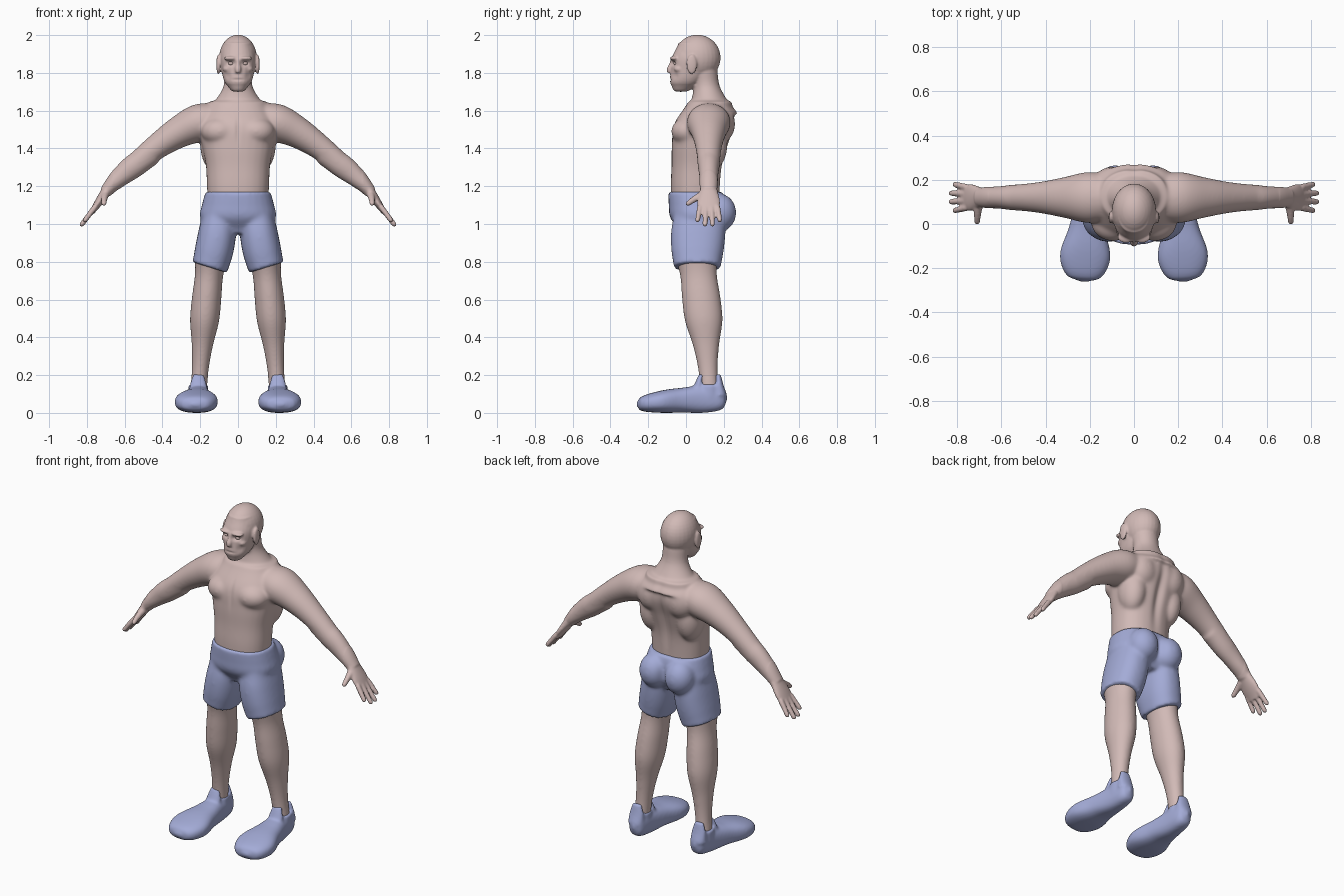
import bpy
import bmesh
import math
from mathutils import Vector, Matrix

start_cube = bpy.data.objects.get("Cube")
if start_cube:
    bpy.data.objects.remove(start_cube, do_unlink=True)

ACROSS, DEPTH, UP = Matrix.Identity(3)
SIDES = {"left": 1, "right": -1}


def make_material(name, colour):
    material = bpy.data.materials.new(name)
    material.use_nodes = True
    material.diffuse_color = (*colour, 1)
    shader = material.node_tree.nodes["Principled BSDF"]
    shader.inputs["Base Color"].default_value = (*colour, 1)
    return material


skin = make_material("skin", (.64, .49, .47))
cloth = make_material("blue cloth", (.37, .41, .68))


def sample(values, t):
    """Read a smooth curve through evenly spaced values."""
    last = len(values) - 1
    place = t * last
    i = min(int(place), last - 1)
    f = place - i
    a, b, c, d = (values[min(max(i + k, 0), last)] for k in (-1, 0, 1, 2))
    return b + f / 2 * (c - a + f * (2 * a - 5 * b + 4 * c - d + f * (3 * (b - c) + d - a)))


def limb(bm, start, via, end, widths, ratio=(1, 1), side=1, axis=DEPTH, power=2, blunt=0):
    """Sweep ovals along a bent path; ratio is depth along the axis over width."""
    start, via, end = Vector(start), Vector(via), Vector(end)
    steps, count = 24, 28
    rings = []
    for step in range(steps + 1):
        t = step / steps
        centre = start.lerp(via, t).lerp(via.lerp(end, t), t)
        tangent = (via - start).lerp(end - via, t)
        across = axis.cross(tangent).normalized()
        width = sample(widths, t)
        if blunt:
            width *= math.sqrt(1 - abs(2 * t - 1) ** blunt)
        width = max(width, .003)
        ring = []
        for k in range(count):
            c, s = math.cos(math.tau * k / count), math.sin(math.tau * k / count)
            u = math.copysign(abs(c) ** (2 / power), c) * width
            v = math.copysign(abs(s) ** (2 / power), s) * width * sample(ratio, t)
            point = centre + across * u + axis * v
            point.x *= side
            ring.append(bm.verts.new(point))
        rings.append(ring)
    for low, high in zip(rings, rings[1:]):
        for k in range(count):
            n = (k + 1) % count
            bm.faces.new((low[k], low[n], high[n], high[k]))
    bm.faces.new(rings[0])
    bm.faces.new(rings[-1])


def ball(bm, centre, radii, side=1):
    x, y, z = centre
    matrix = Matrix.Translation((x * side, y, z)) @ Matrix.Diagonal((*radii, 1))
    bmesh.ops.create_uvsphere(bm, u_segments=28, v_segments=18, radius=1, matrix=matrix)


def is_anywhere_coarse(point):
    return False


def is_head_or_hand(point):
    return point.z > 1.74 or abs(point.x) > .66


def fuse(bm, name, material, voxel, passes, is_fine=is_anywhere_coarse, dents=()):
    """Merge overlapping parts into one skin, relax it and press in the dents."""
    bmesh.ops.recalc_face_normals(bm, faces=bm.faces)
    mesh = bpy.data.meshes.new(name)
    bm.to_mesh(mesh)
    bm.free()
    obj = bpy.data.objects.new(name, mesh)
    bpy.context.collection.objects.link(obj)
    remesh = obj.modifiers.new("merge", 'REMESH')
    remesh.mode = 'VOXEL'
    remesh.voxel_size = voxel
    graph = bpy.context.evaluated_depsgraph_get()
    merged = bpy.data.meshes.new_from_object(obj.evaluated_get(graph))
    obj.modifiers.clear()
    obj.data = merged
    bm = bmesh.new()
    bm.from_mesh(merged)
    broad = [vert for vert in bm.verts if not is_fine(vert.co)]
    for i in range(passes):
        bmesh.ops.smooth_vert(bm, verts=bm.verts if i < 3 else broad, factor=.5,
                              use_axis_x=True, use_axis_y=True, use_axis_z=True)
    for centre, radii, push in dents:
        for vert in bm.verts:
            gap = sum(((a - b) / r) ** 2 for a, b, r in zip(vert.co, centre, radii))
            if gap < 6:
                vert.co.y += push * math.exp(-gap)
    for face in bm.faces:
        face.smooth = True
    bm.to_mesh(merged)
    bm.free()
    merged.materials.clear()
    merged.materials.append(material)


# Torso and neck
body = bmesh.new()
limb(body, start=(0, .05, 1.1), via=(0, .04, 1.35), end=(0, .13, 1.65),
     widths=(.16, .165, .17, .19, .205, .15), ratio=(.8, .78), power=2.3)
limb(body, start=(0, .14, 1.58), via=(0, .12, 1.68), end=(0, .09, 1.82),
     widths=(.2, .125, .077, .075), ratio=(.7, 1))

# Skull, face, nose and lips
ball(body, centre=(0, .06, 1.88), radii=(.1, .123, .122))
limb(body, start=(0, -.03, 1.7), via=(0, .035, 1.8), end=(0, .055, 1.96),
     widths=(.035, .072, .087, .094, .075), ratio=(1.15, 1.25), power=2.2)
limb(body, start=(0, -.07, 1.88), via=(0, -.085, 1.83), end=(0, -.088, 1.8),
     widths=(.01, .011, .017, .013))
ball(body, centre=(0, -.072, 1.764), radii=(.026, .014, .015))

for side in SIDES.values():
    # Brow, cheekbone and ear
    ball(body, centre=(.036, -.06, 1.877), radii=(.04, .026, .012), side=side)
    ball(body, centre=(.053, -.035, 1.82), radii=(.027, .03, .02), side=side)
    ball(body, centre=(.104, .03, 1.845), radii=(.011, .028, .053), side=side)

    # Chest, side and shoulder blade
    ball(body, centre=(.095, .01, 1.49), radii=(.1, .088, .075), side=side)
    ball(body, centre=(.125, .13, 1.42), radii=(.075, .09, .14), side=side)
    ball(body, centre=(.095, .185, 1.53), radii=(.09, .075, .1), side=side)

    # Upper arm, forearm and palm
    limb(body, start=(.1, .12, 1.56), via=(.3, .12, 1.54), end=(.56, .12, 1.3),
         widths=(.08, .1, .084, .067, .058), ratio=(1.2, 1), side=side)
    limb(body, start=(.45, .12, 1.375), via=(.62, .12, 1.27), end=(.7, .12, 1.17),
         widths=(.06, .064, .05, .033), ratio=(1, .9, 1.3), side=side)
    limb(body, start=(.68, .12, 1.2), via=(.72, .12, 1.14), end=(.775, .12, 1.06),
         widths=(.032, .026, .021, .014), ratio=(1.3, 3.6), side=side)

    # Fingers fan out, the middle two reaching furthest
    for finger in range(4):
        spread = finger - 1.5
        knuckle = Vector((.75, .12 + .03 * spread, 1.1))
        reach = .145 - .015 * spread ** 2
        tip = knuckle + Vector((.6 * reach, .01 * spread, -.8 * reach))
        limb(body, knuckle, knuckle.lerp(tip, .5), tip,
             widths=(.015, .013), side=side, blunt=12)

    # Thumb
    limb(body, start=(.7, .1, 1.16), via=(.71, .05, 1.14), end=(.71, 0, 1.1),
         widths=(.022, .017, .013), side=side, axis=ACROSS, blunt=12)

    # Leg
    limb(body, start=(.14, .05, .85), via=(.18, .1, .5), end=(.21, .125, .1),
         widths=(.09, .075, .078, .077, .057, .045, .045), ratio=(1.3, 1.3, 1.1), side=side)

# Spine, breastbone, mouth, eye sockets and cheeks
hollows = [((0, .24, 1.4), (.025, .1, .18), -.018),
           ((0, -.07, 1.5), (.012, .06, .07), .006),
           ((0, -.085, 1.764), (.03, .03, .005), .006)]
for side in SIDES.values():
    hollows.append(((.037 * side, -.075, 1.85), (.02, .04, .012), .016))
    hollows.append(((.055 * side, -.06, 1.785), (.018, .04, .022), .008))
fuse(body, "body", skin, voxel=.0055, passes=24, is_fine=is_head_or_hand, dents=hollows)

# Shorts: waist, trouser legs and seat
shorts = bmesh.new()
limb(shorts, start=(0, .07, .95), via=(0, .07, 1.08), end=(0, .05, 1.17),
     widths=(.14, .2, .19, .174), ratio=(.72, .84), power=2.3)
for side in SIDES.values():
    limb(shorts, start=(.1, .07, 1.05), via=(.11, .06, .9), end=(.15, .06, .77),
         widths=(.09, .1, .102, .096), ratio=(1.5, 1.3), side=side, power=2.3)
    ball(shorts, centre=(.085, .178, 1.06), radii=(.087, .088, .1), side=side)
cleft = [((0, .25, 1.05), (.02, .08, .07), -.012)]
fuse(shorts, "shorts", cloth, voxel=.008, passes=10, dents=cleft)

for label, side in SIDES.items():
    # Eye
    eye = bmesh.new()
    ball(eye, centre=(.037, -.051, 1.85), radii=(.015, .015, .011), side=side)
    fuse(eye, label + "_eye", skin, voxel=.002, passes=3)

    # Shoe with ankle collar, raised tongue and heel tab
    shoe = bmesh.new()
    limb(shoe, start=(.205, .22, .075), via=(.21, -.02, .075), end=(.23, -.265, .045),
         widths=(.05, .058, .082, .115, .09), ratio=(1.3, 1.25, .8, .5, .47),
         side=side, axis=UP, power=2.5, blunt=10)
    limb(shoe, start=(.21, .12, .08), via=(.21, .12, .12), end=(.21, .125, .15),
         widths=(.055, .052), ratio=(1.2, 1.2), side=side)
    for low, high in ((.06, .083), (.178, .17)):
        limb(shoe, start=(.21, low, .09), via=(.21, low, .15), end=(.21, high, .205),
             widths=(.05, .045, .032), ratio=(.8, .5, .45), side=side)
    fuse(shoe, label + "_shoe", cloth, voxel=.007, passes=8)
